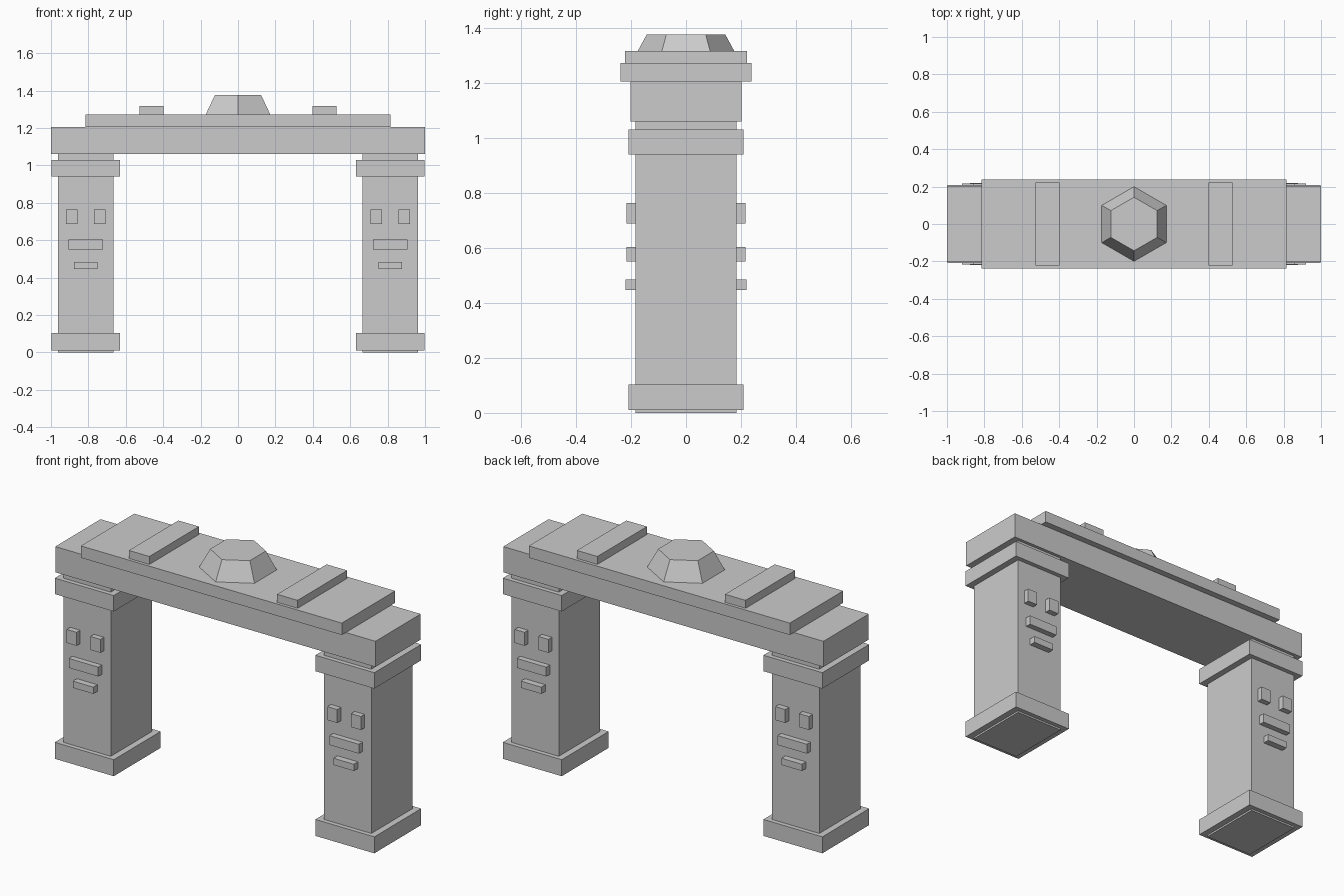
import bpy
import math

default = bpy.data.objects.get("Cube")
if default:
    bpy.data.objects.remove(default, do_unlink=True)

stone = bpy.data.materials.new("grey stone")
stone.use_nodes = True
GREY = (0.6, 0.6, 0.6, 1)
stone.diffuse_color = GREY
stone.node_tree.nodes["Principled BSDF"].inputs["Base Color"].default_value = GREY


def box(name, x, y, z):
    """Box spanning the (low, high) range on each axis."""
    spans = (x, y, z)
    bpy.ops.mesh.primitive_cube_add(size=1, location=[sum(s) / 2 for s in spans])
    ob = bpy.context.object
    ob.name = name
    ob.scale = [s[1] - s[0] for s in spans]
    bpy.ops.object.transform_apply(location=False, rotation=False, scale=True)
    ob.data.materials.append(stone)
    return ob


def centred(half, middle=0):
    return (middle - half, middle + half)


# Pillars with base, capital and a carved face on front and back
PILLAR_X = 0.814
for side, sx in (("left", 1), ("right", -1)):
    cx = sx * PILLAR_X
    box(f"{side}_pillar", centred(0.148, cx), centred(0.184), (0, 1.06))
    box(f"{side}_base", centred(0.184, cx), centred(0.209), (0.01, 0.103))
    box(f"{side}_capital", centred(0.184, cx), centred(0.209), (0.94, 1.03))
    for face, sy in (("front", -1), ("back", 1)):
        def relief(part, offset, half, reach, z):
            y = sorted((sy * 0.17, sy * reach))
            box(f"{side}_{face}_{part}", centred(half, cx + offset), y, z)

        relief("eye_a", -0.074, 0.031, 0.216, (0.688, 0.764))
        relief("eye_b", 0.074, 0.031, 0.216, (0.688, 0.764))
        relief("nose", 0, 0.092, 0.216, (0.551, 0.604))
        relief("mouth", 0, 0.064, 0.22, (0.447, 0.485))

    # Raised bar across the roof slab
    box(f"{side}_roof_bar", centred(0.064, sx * 0.463), centred(0.221), (1.27, 1.317))

# Lintel and roof slab
box("lintel", (-1, 1), centred(0.202), (1.06, 1.205))
box("roof_slab", centred(0.815), centred(0.238), (1.205, 1.272))

# Six-sided gem in the middle of the roof
bpy.ops.mesh.primitive_cone_add(vertices=6, radius1=0.2, radius2=0.143,
                                depth=0.105, location=(0, 0, 1.3235))
gem = bpy.context.object
gem.name = "roof_gem"
gem.data.materials.append(stone)
